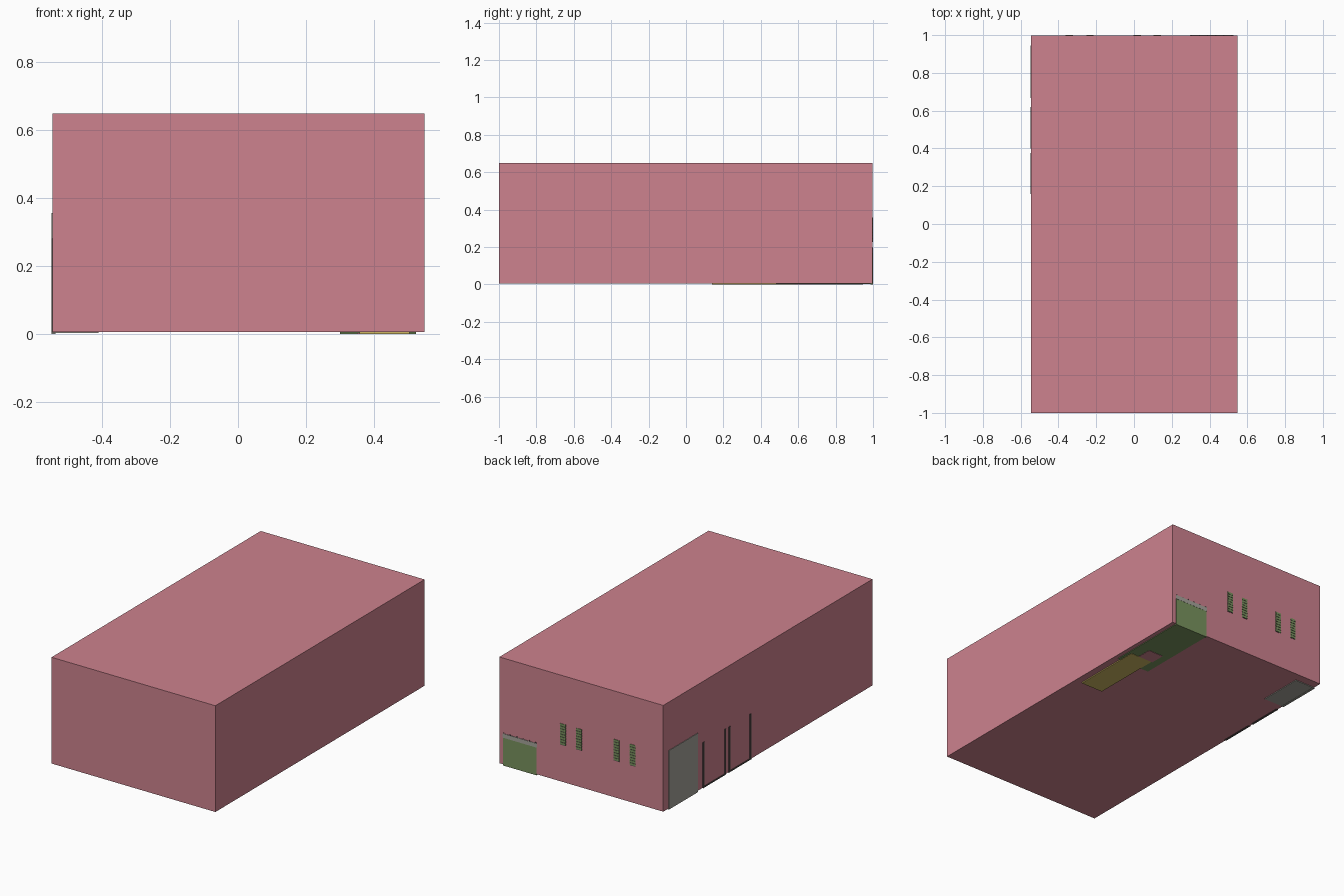
import bpy, bmesh

if "Cube" in bpy.data.objects:
    bpy.data.objects.remove(bpy.data.objects["Cube"])


def material(name, rgb):
    m = bpy.data.materials.new(name)
    m.diffuse_color = (*rgb, 1)
    m.use_nodes = True
    m.node_tree.nodes["Principled BSDF"].inputs["Base Color"].default_value = m.diffuse_color
    return m


PINK = material("dusty pink", (0.61, 0.223, 0.271))
GREEN = material("olive green", (0.191, 0.292, 0.112))
GREY = material("warm grey", (0.38, 0.37, 0.325))
YELLOW = material("ochre yellow", (0.62, 0.48, 0.125))
DARK = material("dark trim", (0.09, 0.075, 0.07))


def boxes(name, mat, spans):
    """One object made of boxes, each span = (x0, x1, y0, y1, z0, z1)."""
    bm = bmesh.new()
    for x0, x1, y0, y1, z0, z1 in spans:
        for v in bmesh.ops.create_cube(bm, size=1)["verts"]:
            v.co = (x1 if v.co.x > 0 else x0,
                    y1 if v.co.y > 0 else y0,
                    z1 if v.co.z > 0 else z0)
    me = bpy.data.meshes.new(name)
    bm.to_mesh(me)
    bm.free()
    me.materials.append(mat)
    ob = bpy.data.objects.new(name, me)
    bpy.context.collection.objects.link(ob)
    return ob


# main block
L, R, BACK, FLOOR = -0.546, 0.549, 0.997, 0.006
boxes("building_block", PINK, [(L, R, -1, BACK, FLOOR, 0.648)])

# back roller door with header and bolts
boxes("back_door", GREEN, [(0.30, 0.523, BACK - 0.01, BACK + 0.002, 0.0, 0.172)])
boxes("back_door_header", GREY, [(0.297, 0.526, BACK - 0.01, 1.0, 0.168, 0.193)])
boxes("header_bolts", DARK, [
    (x - 0.003, x + 0.003, BACK - 0.005, 1.0, 0.193, 0.198)
    for x in (0.305 + i * 0.0425 for i in range(6))])

# louvred back windows
windows = [(0.104, 0.142), (-0.003, 0.036), (-0.252, -0.214), (-0.362, -0.324)]
boxes("window_panels", GREEN,
      [(a, b, BACK - 0.01, BACK + 0.001, 0.228, 0.357) for a, b in windows])
slats, gaps = [], []
for a, b in windows:
    for i in range(8):
        z = 0.228 + i * 0.0161
        slats.append((a, b, BACK - 0.005, 1.0, z + 0.004, z + 0.0161))
        gaps.append((a, b, BACK - 0.005, BACK + 0.0015, z, z + 0.004))
boxes("window_slats", GREEN, slats)
boxes("window_gaps", DARK, gaps)

# large door on the left side
boxes("side_door", GREY, [(-0.549, L + 0.01, 0.668, 0.945, 0.0, 0.356)])

# two framed openings on the left side
frames = []
for y0, y1 in ((0.40, 0.62), (0.16, 0.375)):
    frames += [(-0.549, L + 0.01, y, y + 0.014, 0.004, 0.28) for y in (y0, y1 - 0.014)]
    frames.append((-0.549, L + 0.01, y0, y1, 0.004, 0.012))
boxes("side_frames", DARK, frames)

# thin plates under the floor
boxes("green_floor_plate", GREEN, [(0.30, 0.523, 0.48, BACK, 0.002, FLOOR + 0.002)])
boxes("yellow_floor_plate", YELLOW, [(0.357, 0.505, 0.14, 0.58, 0.0, FLOOR + 0.002)])
boxes("pink_floor_plate", PINK, [(0.35, 0.45, 0.58, 0.67, 0.0, FLOOR + 0.002)])
boxes("grey_floor_plate", GREY, [(L, -0.41, 0.668, 0.945, 0.002, FLOOR + 0.002)])
